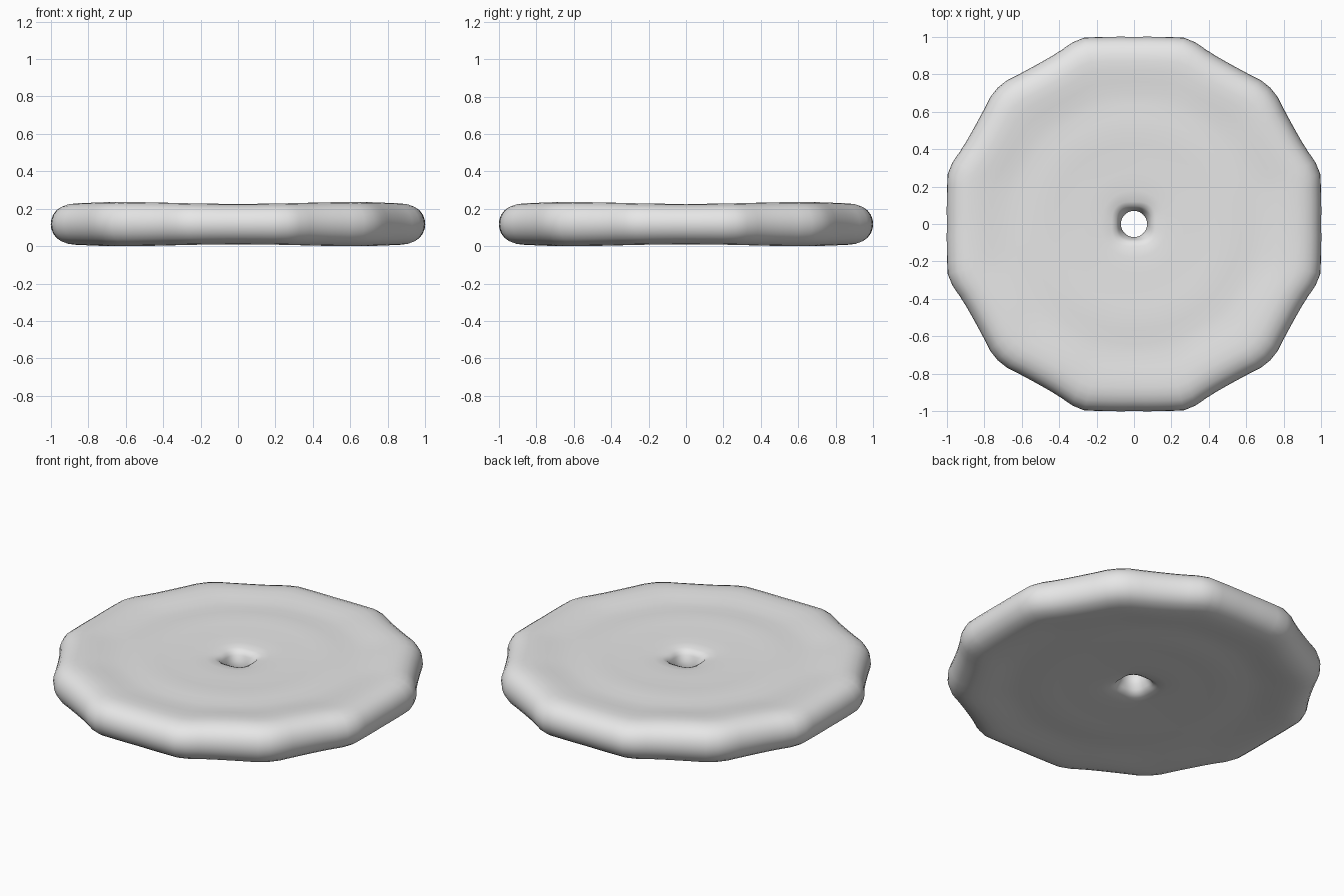
import bpy, bmesh, math

if "Cube" in bpy.data.objects:
    bpy.data.objects.remove(bpy.data.objects["Cube"])

SEGMENTS = 96
MID_Z = 0.118

# Upper half of the cross-section: (radius, height above the middle plane)
UPPER = [(0.07, 0.0), (0.076, 0.03), (0.088, 0.06), (0.1, 0.078), (0.125, 0.089),
         (0.18, 0.095), (0.27, 0.097), (0.36, 0.098), (0.43, 0.1), (0.5, 0.103),
         (0.57, 0.101), (0.64, 0.099), (0.7, 0.101), (0.76, 0.109), (0.82, 0.116),
         (0.87, 0.118), (0.91, 0.113), (0.945, 0.099), (0.97, 0.08),
         (0.988, 0.053), (0.997, 0.026), (1.0, 0.0)]

# Outline radius by angle in degrees, repeated in every eighth of the disc
OUTLINE = [(0, 1.0), (5, 1.004), (10, 1.014), (15, 1.031), (18, 1.028), (22, 1.009),
           (27, 0.997), (32, 0.997), (37, 1.007), (41, 1.024), (45, 1.03)]


def outline(angle):
    """Lumpy twelve-sided outline."""
    d = math.degrees(angle) % 90
    d = min(d, 90 - d)
    for (a0, r0), (a1, r1) in zip(OUTLINE, OUTLINE[1:]):
        if d <= a1 + 1e-6:
            return r0 + (r1 - r0) * (d - a0) / (a1 - a0)
    return OUTLINE[-1][1]


def smoothstep(a, b, x):
    t = max(0.0, min(1.0, (x - a) / (b - a)))
    return t * t * (3 - 2 * t)


def disc_point(r, h, angle):
    rim = smoothstep(0.5, 0.9, r)
    radius = r * (1 + (outline(angle) - 1) * rim)
    # the mouth of the hole is a rounded square
    mouth = smoothstep(0.07, 0.095, r) * (1 - smoothstep(0.1, 0.2, r))
    radius *= 1 - 0.06 * math.cos(4 * angle) * mouth
    # the rim is slightly thinner at the four flat sides
    height = h * (1 - 0.085 * rim * math.cos(2 * angle) ** 2)
    return (radius * math.cos(angle), radius * math.sin(angle), MID_Z + height)


# Closed cross-section: top surface outward, then underside inward
profile = UPPER + [(r, -h) for r, h in reversed(UPPER[1:-1])]

bm = bmesh.new()
rings = []
for i in range(SEGMENTS):
    angle = 2 * math.pi * i / SEGMENTS
    rings.append([bm.verts.new(disc_point(r, h, angle)) for r, h in profile])
n = len(profile)
for i in range(SEGMENTS):
    a, b = rings[i], rings[(i + 1) % SEGMENTS]
    for j in range(n):
        k = (j + 1) % n
        bm.faces.new((a[j], a[k], b[k], b[j]))
bmesh.ops.recalc_face_normals(bm, faces=bm.faces)

mesh = bpy.data.meshes.new("disc")
bm.to_mesh(mesh)
bm.free()
disc = bpy.data.objects.new("disc", mesh)
bpy.context.collection.objects.link(disc)

# Plain grey
grey = bpy.data.materials.new("light grey")
grey.diffuse_color = (0.8, 0.8, 0.8, 1.0)
grey.use_nodes = True
grey.node_tree.nodes["Principled BSDF"].inputs["Base Color"].default_value = grey.diffuse_color
mesh.materials.append(grey)

bpy.context.view_layer.objects.active = disc
disc.select_set(True)
bpy.ops.object.shade_smooth_by_angle(angle=math.radians(40))
